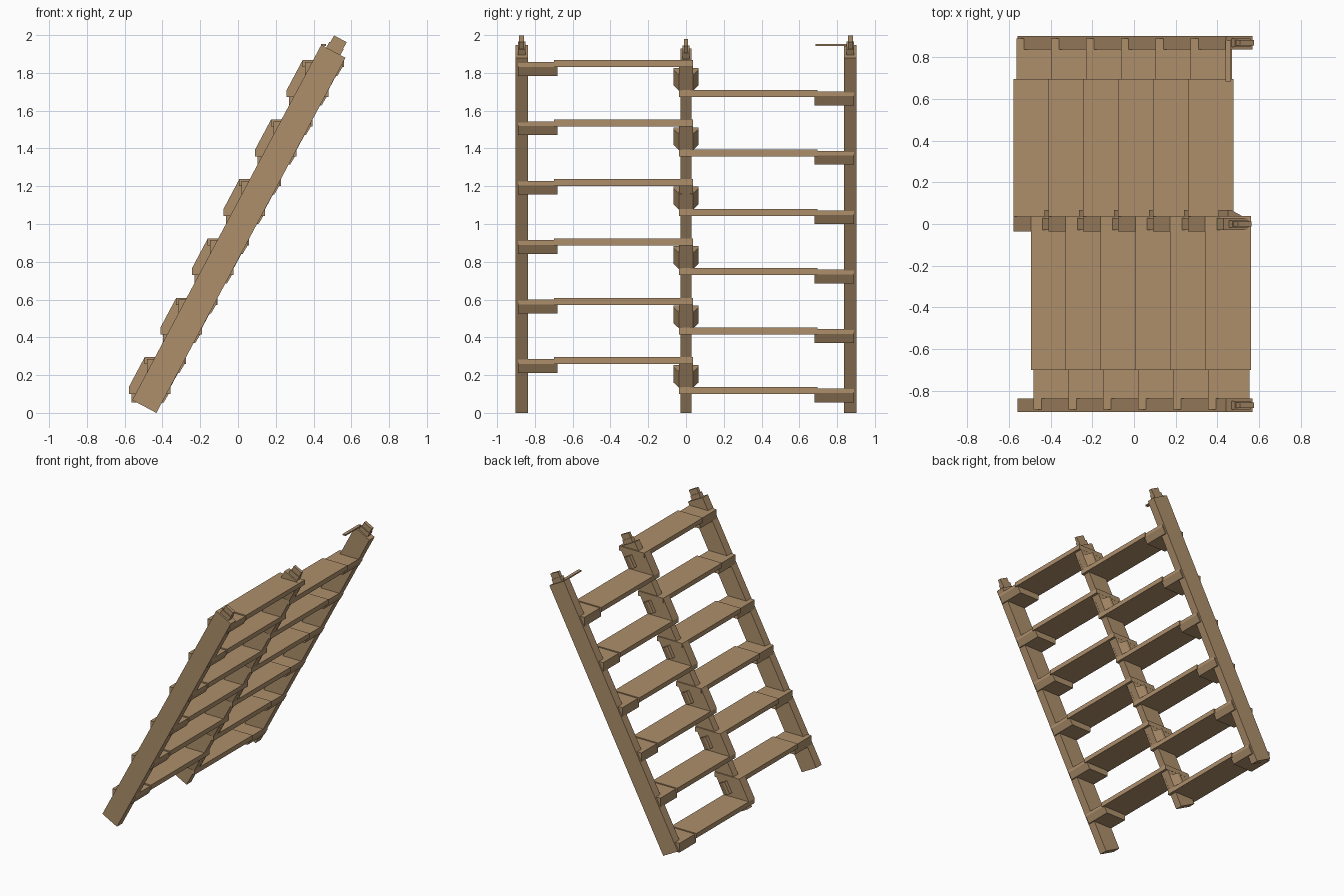
import bpy, bmesh, math
from mathutils import Vector

if "Cube" in bpy.data.objects:
    bpy.data.objects.remove(bpy.data.objects["Cube"])

wood = bpy.data.materials.new("warm_brown")
wood.diffuse_color = (0.42, 0.275, 0.148, 1)
wood.use_nodes = True
wood.node_tree.nodes["Principled BSDF"].inputs["Base Color"].default_value = wood.diffuse_color

# Stringer slope: "along" runs up the ladder, "across" runs through its depth
along = Vector((0.47, 0, 0.883)).normalized()
across = Vector((along.z, 0, -along.x))
FOOT = Vector((-0.56, 0, 0.068))
LENGTH, DEPTH = 2.13, 0.145
STEP = Vector((0.1672, 0, 0.3145))
COUNT = 6


def slope(a, p):
    """Point a units up the stringer and p units through it, as (x, z)."""
    v = FOOT + along * a + across * p
    return v.x, v.z


def loft(name, outline0, outline1):
    """Solid between two matching outlines of 3D points."""
    bm = bmesh.new()
    a = [bm.verts.new(v) for v in outline0]
    b = [bm.verts.new(v) for v in outline1]
    bm.faces.new(a)
    bm.faces.new(b[::-1])
    n = len(a)
    for i in range(n):
        j = (i + 1) % n
        bm.faces.new((a[j], a[i], b[i], b[j]))
    bmesh.ops.recalc_face_normals(bm, faces=bm.faces)
    me = bpy.data.meshes.new(name)
    bm.to_mesh(me)
    bm.free()
    me.materials.append(wood)
    ob = bpy.data.objects.new(name, me)
    bpy.context.collection.objects.link(ob)
    return ob


def prism(name, xz, y0, y1):
    """Side profile in x and z, extruded from y0 to y1."""
    return loft(name, [(x, y0, z) for x, z in xz], [(x, y1, z) for x, z in xz])


def tilted(name, a0, a1, p0, p1, y0, y1):
    return prism(name, [slope(a0, p0), slope(a0, p1), slope(a1, p1), slope(a1, p0)], y0, y1)


def rect(x0, x1, z0, z1):
    return [(x0, z0), (x1, z0), (x1, z1), (x0, z1)]


def repeat(ob):
    """One copy per step up the slope."""
    for i in range(1, COUNT):
        c = bpy.data.objects.new(ob.name, ob.data)
        c.location = STEP * i
        bpy.context.collection.objects.link(c)


# Stringers with their top hooks
for name, y, half, top in (("front", -0.87, 0.033, LENGTH),
                           ("centre", 0.0, 0.029, LENGTH - 0.022),
                           ("back", 0.87, 0.033, LENGTH)):
    tilted(name + "_stringer", 0, top, 0, DEPTH, y - half, y + half)
    w = half * 0.6
    tilted(name + "_hook_base", top - 0.01, top + 0.035, 0.03, 0.115, y - w, y + w)
    profile = [slope(top - 0.01, 0.036), slope(top - 0.01, 0.112), slope(top + 0.076, 0.112),
               slope(top + 0.076, 0.036)]
    prism(name + "_hook", profile, y - w * 0.65, y + w * 0.65)

# Thin latch bar at the top of the back stringer
prism("latch_bar", rect(0.44, 0.465, 1.943, 1.953), 0.685, 0.88)

# Alternating treads
repeat(prism("front_tread", rect(-0.495, -0.275, 0.258, 0.295), -0.70, 0.038))
repeat(prism("back_tread", rect(-0.578, -0.358, 0.10, 0.137), -0.036, 0.695))


# End brackets wrapping the outer stringers
def bracket(name, x, z, y0, y1):
    repeat(prism(name, [(x, z), (x, z - 0.073), (x + 0.172, z - 0.073),
                        (x + 0.2, z - 0.025), (x + 0.2, z)], y0, y1))


bracket("front_bracket", -0.482, 0.285, -0.89, -0.68)
bracket("back_bracket", -0.565, 0.129, 0.68, 0.89)

# Sloped centre blocks linking each back tread to the front tread above it
repeat(prism("centre_block", [(-0.578, 0.137), (-0.578, 0.10), (-0.358, 0.10), (-0.358, 0.137),
                              (-0.275, 0.293), (-0.495, 0.293)], -0.037, 0.037))

# Tapered cleats on both sides of every centre block
low = Vector((-0.43, 0, 0.170))
high = low + along * 0.095
for side, sign in (("front", -1), ("back", 1)):
    ends = []
    for p in (low, high):
        q = p + across * 0.08
        ends.append([(p.x, sign * 0.02, p.z), (p.x, sign * 0.066, p.z),
                     ((p + across * 0.02).x, sign * 0.066, (p + across * 0.02).z),
                     (q.x, sign * 0.037, q.z), (q.x, sign * 0.02, q.z)])
    repeat(loft(side + "_cleat", *ends))
